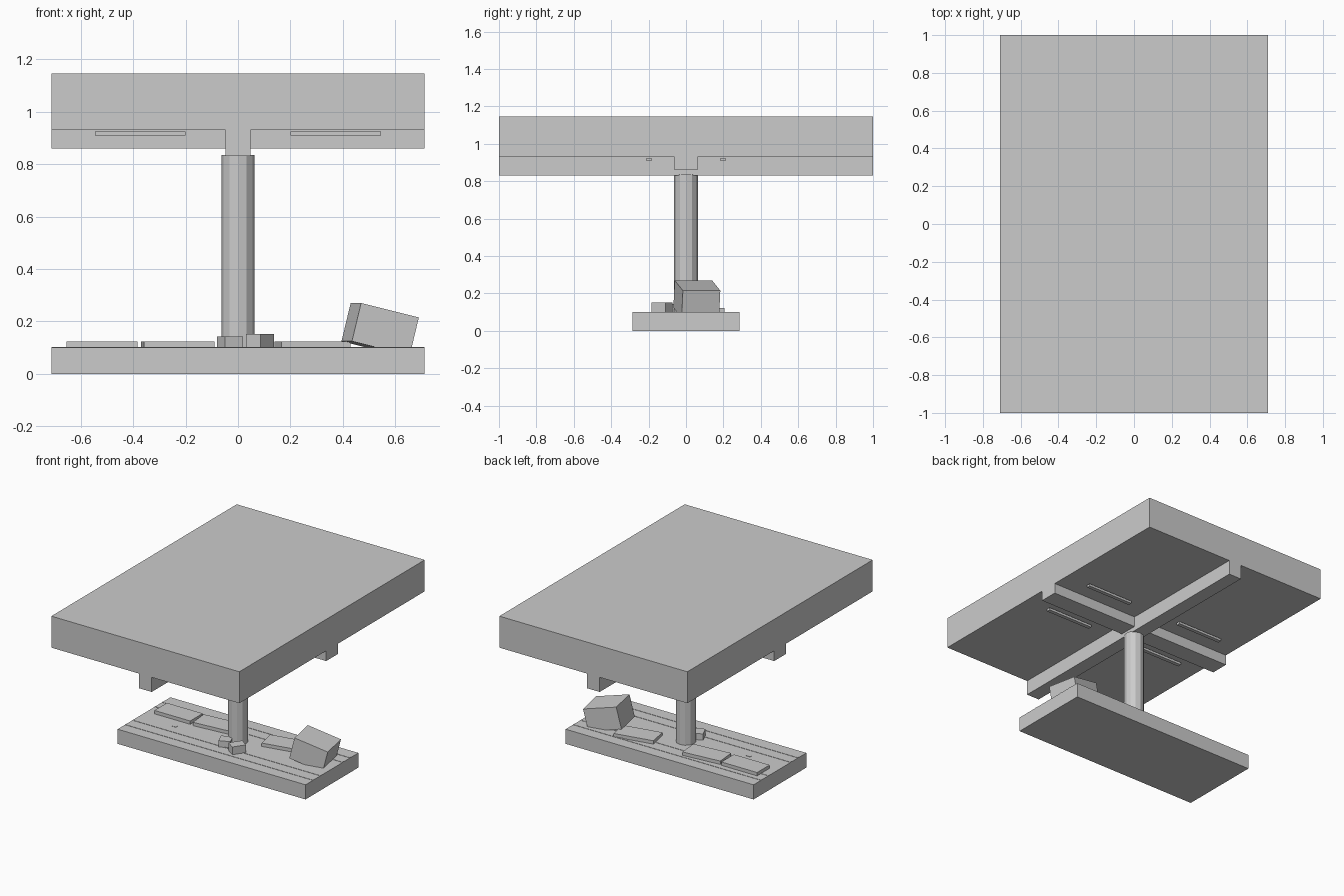
import bpy
from mathutils import Euler

if "Cube" in bpy.data.objects:
    bpy.data.objects.remove(bpy.data.objects["Cube"], do_unlink=True)

# Single concrete-like grey
grey = bpy.data.materials.new("plain_grey")
grey.use_nodes = True
colour = (0.6, 0.6, 0.6, 1)
grey.diffuse_color = colour
grey.node_tree.nodes["Principled BSDF"].inputs["Base Color"].default_value = colour


def finish(name):
    ob = bpy.context.object
    ob.name = name
    ob.data.materials.append(grey)
    return ob


def box(name, centre, size, rot=(0, 0, 0)):
    """Box with its given centre, full size and rotation."""
    bpy.ops.mesh.primitive_cube_add(size=1, location=centre, rotation=Euler(rot))
    ob = finish(name)
    ob.scale = size
    bpy.ops.object.transform_apply(location=False, rotation=False, scale=True)
    return ob


def block(name, x, y, z0, z1, sx, sy, turn=0):
    """Upright box between two heights, turned about z."""
    return box(name, (x, y, (z0 + z1) / 2), (sx, sy, z1 - z0), (0, 0, turn))


WIDTH = 1.42
FLOOR = 0.1

# Roof slab and crossed beams
block("roof_slab", 0, 0, 0.93, 1.145, WIDTH, 2)
block("long_beam", 0, 0, 0.83, 0.93, 0.096, 2)
block("cross_beam", 0, 0, 0.86, 0.93, WIDTH, 0.125)

# Ceiling light strips, one per quarter
for sx, side in ((1, "left"), (-1, "right")):
    for sy, end in ((-1, "front"), (1, "back")):
        block(f"light_strip_{end}_{side}", sx * 0.372, sy * 0.198,
              0.908, 0.924, 0.345, 0.026)

# Column
bpy.ops.mesh.primitive_cylinder_add(vertices=12, radius=0.063, depth=0.74,
                                    location=(0, 0, 0.465))
finish("column")
bpy.ops.object.shade_smooth_by_angle(angle=0.4)

# Platform with thin floor strips and a small floor plate
block("platform", 0, 0, 0, FLOOR, WIDTH, 0.57)
for y in (-0.2, -0.12, 0.12, 0.2):
    block("floor_strip", 0, y, FLOOR, FLOOR + 0.002, WIDTH, 0.012)
block("floor_plate", -0.445, -0.046, FLOOR, FLOOR + 0.002, 0.03, 0.02)

# Low slabs lying on the platform
for x, y, turn in ((-0.518, 0.098, 0), (-0.23, 0.104, 0.09), (0.284, 0.113, 0.2)):
    block("low_slab", x, y, FLOOR, 0.123, 0.27, 0.135, turn)

# Small blocks in front of the column
block("small_block_right", -0.03, -0.09, FLOOR, 0.143, 0.076, 0.076, 0.4)
block("small_block_left", 0.084, -0.128, FLOOR, 0.153, 0.091, 0.068, 0.964)

# Crate tipped into the platform
box("tilted_crate", (0.542, 0.058, 0.17), (0.231, 0.204, 0.15), (0, 0.24, 0.197))
